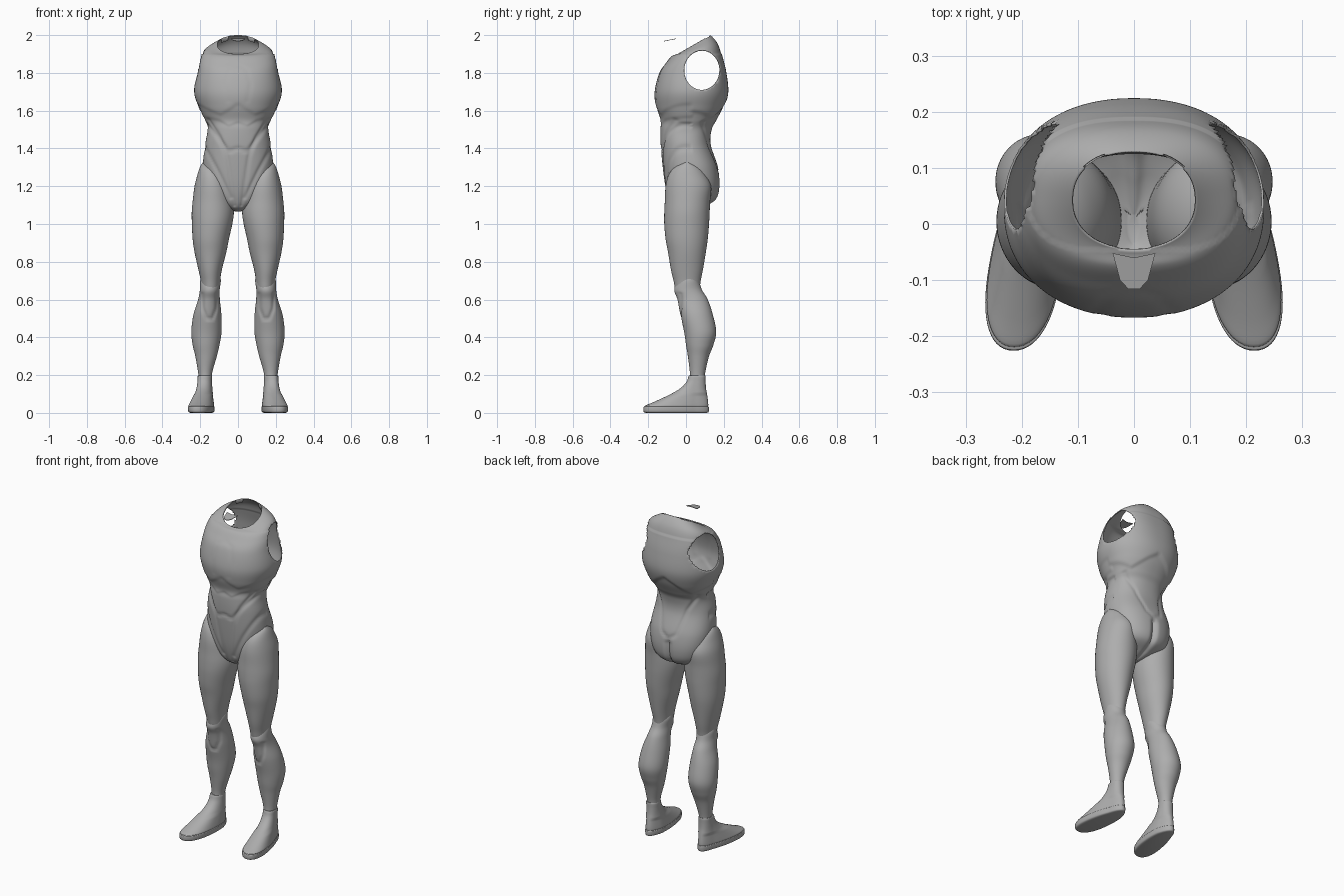
import bpy
import bmesh
from math import cos, sin, pi, exp, hypot, sqrt, copysign
from mathutils import Vector

old = bpy.data.objects.get("Cube")
if old:
    bpy.data.objects.remove(old, do_unlink=True)

grey = bpy.data.materials.new("suit grey")
grey.use_nodes = True
COLOUR = (0.42, 0.42, 0.42, 1)
grey.diffuse_color = COLOUR
grey.node_tree.nodes["Principled BSDF"].inputs["Base Color"].default_value = COLOUR


def smooth_rows(rows, steps):
    """Catmull-Rom interpolation through rows of ring parameters."""
    result = []
    last = len(rows) - 1
    for i in range(last):
        a, b = rows[max(i - 1, 0)], rows[i]
        c, d = rows[i + 1], rows[min(i + 2, last)]
        for k in range(steps):
            t = k / steps
            result.append([q + t / 2 * (r - p + t * (2 * p - 5 * q + 4 * r - s + t * (3 * (q - r) + s - p)))
                           for p, q, r, s in zip(a, b, c, d)])
    result.append(list(rows[last]))
    return result


def power(value, n):
    return copysign(abs(value) ** (2 / n), value)


def loft(rings, sides, point, close_top=True):
    """Skin a stack of rings; point(ring, angle) gives each position."""
    bm = bmesh.new()
    loops = [[bm.verts.new(point(r, 2 * pi * i / sides)) for i in range(sides)] for r in rings]
    for low, high in zip(loops, loops[1:]):
        for i in range(sides):
            j = (i + 1) % sides
            bm.faces.new((low[i], low[j], high[j], high[i]))
    bm.faces.new(loops[0][::-1])
    if close_top:
        bm.faces.new(loops[-1])
    return bm


def finish(bm, name, fix_normals=True, angle=50):
    if fix_normals:
        bmesh.ops.recalc_face_normals(bm, faces=bm.faces)
    mesh = bpy.data.meshes.new(name)
    bm.to_mesh(mesh)
    bm.free()
    mesh.materials.append(grey)
    obj = bpy.data.objects.new(name, mesh)
    bpy.context.collection.objects.link(obj)
    bpy.ops.object.select_all(action='DESELECT')
    obj.select_set(True)
    bpy.context.view_layer.objects.active = obj
    bpy.ops.object.shade_smooth_by_angle(angle=angle * pi / 180)
    return obj


def distance(x, z, line):
    """Shortest distance from a point to a polyline in the x-z plane."""
    best = 9
    for (ax, az), (bx, bz) in zip(line, line[1:]):
        dx, dz = bx - ax, bz - az
        t = ((x - ax) * dx + (z - az) * dz) / (dx * dx + dz * dz)
        t = min(max(t, 0), 1)
        best = min(best, hypot(x - ax - t * dx, z - az - t * dz))
    return best


def groove(x, z, line, width=0.009):
    return exp(-(distance(x, z, line) / width) ** 2)


def height_on(line, x):
    for (ax, az), (bx, bz) in zip(line, line[1:]):
        if x <= bx:
            return az + (bz - az) * (x - ax) / (bx - ax)
    return line[-1][1]


def plate(x, z, line, soft=0.012):
    """Raised area above a line, with a soft step."""
    t = (z - height_on(line, x)) / soft
    return 1 / (1 + exp(-max(min(t * 4, 30), -30)))


# Seams of the suit, as |x|, z
chest_edge = [(0, 1.64), (.04, 1.61), (.09, 1.58), (.14, 1.6), (.24, 1.65)]
rib_edge = [(0, 1.54), (.05, 1.52), (.1, 1.55), (.2, 1.57)]
belly_edge = [(0, 1.4), (.05, 1.385), (.09, 1.43), (.17, 1.53)]
front_panel = [(.02, 1.1), (.06, 1.36), (.1, 1.46), (.16, 1.55)]
hip_band = [(.04, 1.14), (.11, 1.28), (.19, 1.42)]
chest_oval = [(.05, 1.65), (.065, 1.74), (.045, 1.82), (0, 1.84)]
back_edge = [(0, 1.66), (.06, 1.62), (.13, 1.56), (.24, 1.62)]
back_panel = [(0, 1.27), (.05, 1.3), (.09, 1.44), (.15, 1.54)]
cleft = [(0, 1.24), (0, 1.05)]


def torso_relief(x, y, z):
    x = abs(x)
    if y < 0.03:
        r = 0.008 * (plate(x, z, chest_edge) - 0.5) * (z < 1.75) + 0.004 * (z >= 1.75)
        r += 0.004 * (plate(x, z, rib_edge) - plate(x, z, chest_edge))
        for line in (front_panel, hip_band, belly_edge):
            r -= 0.006 * groove(x, z, line)
        r -= 0.002 * groove(x, z, chest_oval)
    else:
        r = 0.008 * (plate(x, z, back_edge) - 0.5)
        r -= 0.006 * groove(x, z, back_panel) + 0.02 * groove(x, z, cleft, 0.016)
    return r


# Torso rings: height, half width, front, back, tilt, squareness
torso_rings = [
    (1.065, .015, -.04, .04, 0, 2), (1.09, .08, -.075, .1, 0, 2.1),
    (1.13, .145, -.095, .163, 0, 2.3), (1.2, .175, -.113, .182, 0, 2.4),
    (1.3, .19, -.127, .173, 0, 2.3), (1.42, .178, -.138, .135, 0, 2.2),
    (1.5, .165, -.14, .14, 0, 2.2), (1.55, .178, -.135, .165, 0, 2.2),
    (1.62, .205, -.155, .2, 0, 2.2), (1.7, .228, -.162, .22, 0, 2.2),
    (1.8, .213, -.137, .21, 0, 2.4), (1.87, .2, -.1, .19, .1, 2.5),
    (1.92, .175, -.07, .17, .25, 2.4), (1.95, .11, -.045, .13, .57, 2.2)]


def torso_point(ring, angle):
    z, hw, front, back, tilt, n = ring
    mid, ry = (front + back) / 2, (back - front) / 2
    x, dy = hw * power(cos(angle), n), ry * power(sin(angle), n)
    z += tilt * dy
    r = torso_relief(x, mid + dy, z) if z < 1.9 else 0
    length = hypot(x, dy) or 1
    return Vector((x + r * x / length, mid + dy + r * dy / length, z))


torso = loft(smooth_rows(torso_rings, 10), 128, torso_point, close_top=False)

# Arm openings: cut the faces, then pull the rim onto an ellipse
ARM_Y, ARM_Z, ARM_RY, ARM_RZ = .085, 1.815, .095, .105


def arm_radius(p):
    return sqrt(((p.y - ARM_Y) / ARM_RY) ** 2 + ((p.z - ARM_Z) / ARM_RZ) ** 2)


inside = [f for f in torso.faces
          if abs(f.calc_center_median().x) > .1 and arm_radius(f.calc_center_median()) < 1]
bmesh.ops.delete(torso, geom=inside, context='FACES')
for v in torso.verts:
    if v.is_boundary and abs(v.co.x) > .1 and arm_radius(v.co) < 1.15:
        k = arm_radius(v.co)
        v.co.y = ARM_Y + (v.co.y - ARM_Y) / k
        v.co.z = ARM_Z + (v.co.z - ARM_Z) / k
# Notches either side of the back of the collar
for v in torso.verts:
    if v.is_boundary and v.co.y > .06 and .055 < abs(v.co.x) < .085 and v.co.z > 1.95:
        v.co.z -= .025
shell = finish(torso, "torso", fix_normals=False)
wall = shell.modifiers.new("wall", 'SOLIDIFY')
wall.thickness = 0.004
wall.offset = -1

# Loose throat tab in front of the collar
tab = bmesh.new()
corners = [(-.038, -.052), (-.025, -.1), (-.01, -.116), (.01, -.116), (.025, -.1), (.038, -.052), (0, -.06)]
face = tab.faces.new([tab.verts.new((x, y, 1.99 + y * .2)) for x, y in corners])
top = bmesh.ops.extrude_face_region(tab, geom=[face])
for item in top["geom"]:
    if isinstance(item, bmesh.types.BMVert):
        item.co.z += .003
finish(tab, "throat_tab")

# Leg rings: height, inner x, outer x, front, back
thigh_rings = [
    (.64, .11, .18, -.04, .055), (.65, .101, .19, -.055, .07), (.7, .095, .197, -.066, .078),
    (.76, .085, .21, -.08, .09), (.85, .062, .23, -.095, .105), (.92, .048, .24, -.108, .115),
    (1, .03, .244, -.115, .122), (1.06, .022, .245, -.115, .125), (1.12, .026, .24, -.112, .128),
    (1.2, .04, .23, -.108, .133), (1.26, .07, .215, -.092, .105), (1.3, .11, .202, -.06, .07),
    (1.325, .16, .188, -.01, .02)]
calf_rings = [
    (.12, .14, .208, .02, .098), (.17, .14, .208, .02, .098), (.22, .135, .212, .02, .103),
    (.3, .112, .226, .01, .122), (.36, .098, .24, 0, .145), (.43, .087, .247, -.01, .16),
    (.52, .088, .236, -.03, .142), (.6, .096, .211, -.045, .115), (.65, .097, .202, -.062, .085),
    (.7, .091, .2, -.045, .068), (.725, .1, .19, -.025, .05), (.74, .13, .165, 0, .03)]
shoe_rings = [
    (0, .05, -.21, .11), (.006, .062, -.224, .12), (.03, .064, -.225, .121), (.034, .061, -.219, .117),
    (.04, .062, -.214, .118), (.058, .057, -.17, .117), (.095, .047, -.09, .112),
    (.13, .041, -.03, .106), (.165, .038, .003, .104), (.195, .037, .014, .104), (.197, .03, .02, .098)]
knee_pad = [(-.04, .63), (-.035, .55), (-.015, .5), (.015, .5), (.035, .55), (.04, .63)]


def leg_point(ring, angle):
    z, inner, outer, front, back = ring
    x = (inner + outer) / 2 + (outer - inner) / 2 * cos(angle)
    y = (front + back) / 2 + (back - front) / 2 * sin(angle)
    if sin(angle) < 0 and .45 < z < .65:
        y += .007 * groove(x - .15, z, knee_pad, .008)
    return Vector((x, y, z))


def shoe_point(ring, angle):
    z, hw, front, back = ring
    y = (front + back) / 2 + (back - front) / 2 * power(sin(angle), 2.2)
    spread = 1 - .2 * sin(angle) * (z < .1)
    toe_out = .183 - .14 * min(y, .05)
    return Vector((toe_out + hw * spread * power(cos(angle), 2.2), y, z))


for side, sign in (("left", 1), ("right", -1)):
    for part, rings, point, steps in (("thigh", thigh_rings, leg_point, 5),
                                      ("calf", calf_rings, leg_point, 8),
                                      ("shoe", shoe_rings, shoe_point, 4)):
        bm = loft(smooth_rows(rings, steps), 64, point)
        bmesh.ops.scale(bm, vec=(sign, 1, 1), verts=bm.verts)
        finish(bm, side + "_" + part)
